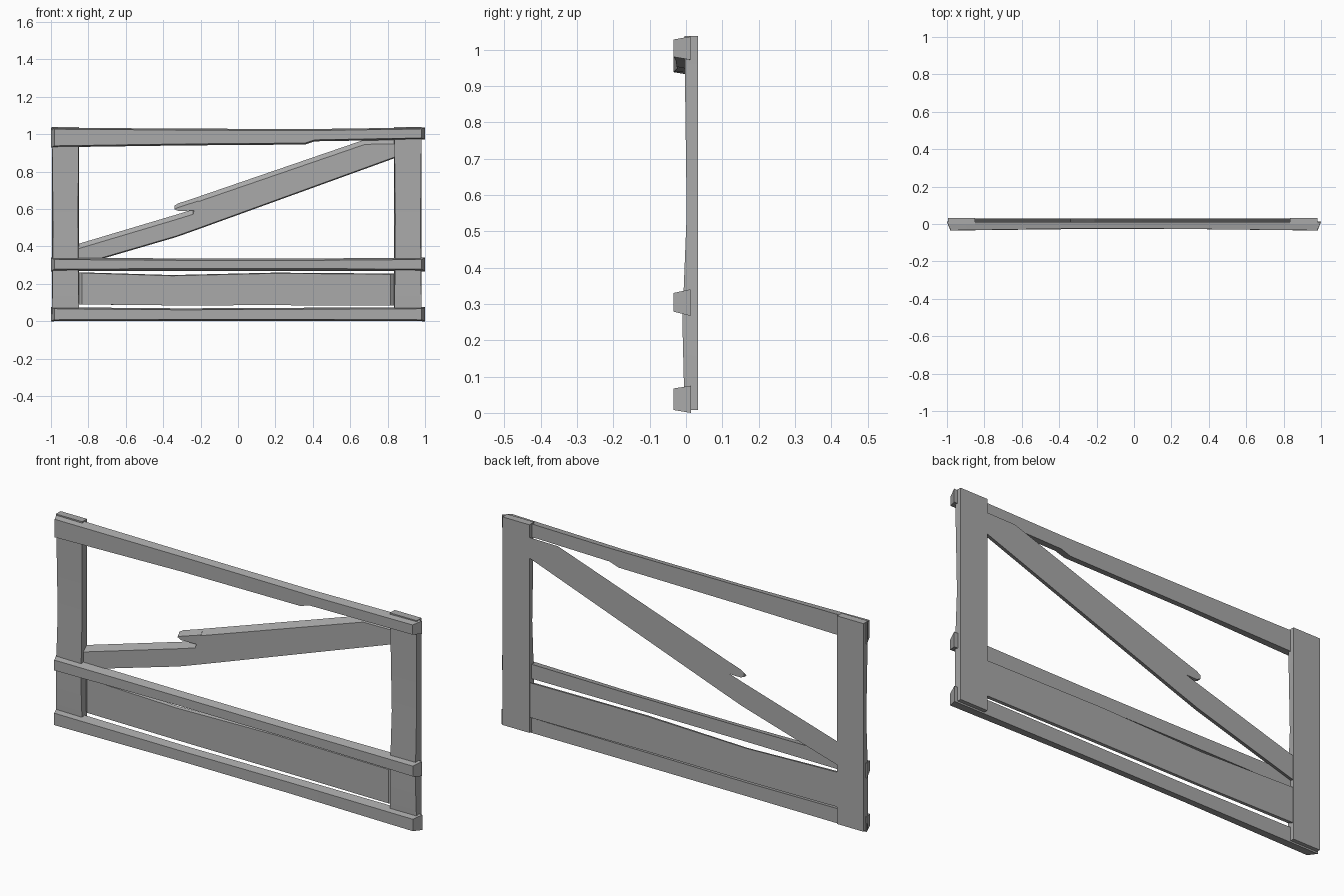
import bpy, math

cube = bpy.data.objects.get("Cube")
if cube:
    bpy.data.objects.remove(cube, do_unlink=True)

grey = bpy.data.materials.new("weathered_grey")
grey.use_nodes = True
colour = (0.4, 0.4, 0.4, 1)
grey.diffuse_color = colour
grey.node_tree.nodes["Principled BSDF"].inputs["Base Color"].default_value = colour


def loft(name, rings):
    """Join four-cornered rings into one closed hewn timber."""
    verts = [p for ring in rings for p in ring]
    faces = [(3, 2, 1, 0)]
    for i in range(len(rings) - 1):
        a, b = 4 * i, 4 * i + 4
        for k in range(4):
            n = (k + 1) % 4
            faces.append((a + k, a + n, b + n, b + k))
    faces.append(tuple(len(verts) - 4 + k for k in range(4)))
    mesh = bpy.data.meshes.new(name)
    mesh.from_pydata(verts, [], faces)
    mesh.materials.append(grey)
    obj = bpy.data.objects.new(name, mesh)
    bpy.context.collection.objects.link(obj)
    bpy.ops.object.select_all(action="DESELECT")
    obj.select_set(True)
    bpy.context.view_layer.objects.active = obj
    bpy.ops.object.mode_set(mode="EDIT")
    bpy.ops.mesh.select_all(action="SELECT")
    bpy.ops.mesh.normals_make_consistent(inside=False)
    bpy.ops.object.mode_set(mode="OBJECT")
    bpy.ops.object.shade_smooth_by_angle(angle=math.radians(25))
    return obj


def plank(name, sections, front, back, bevel=0.0, drop=0.0, skew=0.0):
    """Plank along x from (x, bottom, top, front bow); front edges are worn."""
    rings = []
    for i, (x, low, high, bow) in enumerate(sections):
        shift = skew if i == 0 else -skew if i == len(sections) - 1 else 0
        rings.append([(x + shift, front + bow, low + bevel),
                      (x, back, low),
                      (x, back, high),
                      (x + shift, front + bow, high - drop)])
    return loft(name, rings)


# Upright posts, slightly pinched along the front
for name, x0, x1 in (("right_post", -0.995, -0.85), ("left_post", 0.835, 0.982)):
    rings = []
    for z, y, pinch in ((0.008, -0.004, 0), (0.25, -0.01, 0.004),
                        (0.55, 0.002, 0.006), (0.85, -0.002, 0.003), (1.038, -0.004, 0)):
        rings.append([(x0 + pinch, y, z), (x1 - pinch, y, z),
                      (x1, 0.033, z), (x0, 0.033, z)])
    loft(name, rings)

# Horizontal rails on the front of the posts
plank("bottom_rail", [(-1, 0, 0.075, 0), (-0.3, 0.002, 0.069, 0.008),
                      (0.3, 0.002, 0.072, 0.008), (1, 0, 0.075, 0)],
      -0.035, 0.014, 0.008, 0.008, 0.018)
plank("middle_rail", [(-1, 0.267, 0.34, 0), (-0.3, 0.27, 0.336, 0.008),
                      (0.3, 0.27, 0.335, 0.008), (1, 0.267, 0.34, 0)],
      -0.035, 0.012, 0.012, 0.01, 0.018)
plank("top_rail", [(-1, 0.93, 1.035, 0), (-0.3, 0.94, 1.03, 0.01),
                   (0.36, 0.945, 1.028, 0.008), (0.41, 0.962, 1.028, 0.006),
                   (1, 0.972, 1.036, 0)],
      -0.034, 0.012, 0.008, 0.008, 0.02)

# Wide board between the two lower rails
plank("kick_board", [(-0.855, 0.09, 0.262, 0), (-0.35, 0.085, 0.247, 0.003),
                     (0.2, 0.086, 0.26, 0), (0.835, 0.083, 0.255, 0)],
      0.012, 0.029, 0, 0.004, 0.02)

# Diagonal brace with a split along its upper edge
plank("diagonal_brace", [(-0.86, 0.295, 0.412, 0), (-0.33, 0.45, 0.57, 0),
                         (-0.24, 0.482, 0.598, 0), (-0.22, 0.489, 0.663, 0),
                         (0.68, 0.815, 0.972, 0), (0.84, 0.873, 0.974, 0)],
      0.008, 0.03, 0.006, 0.026)
plank("brace_splinter", [(-0.34, 0.598, 0.618, 0.004), (-0.32, 0.59, 0.63, 0),
                         (-0.21, 0.592, 0.666, 0)],
      0.008, 0.03, 0, 0.022)
